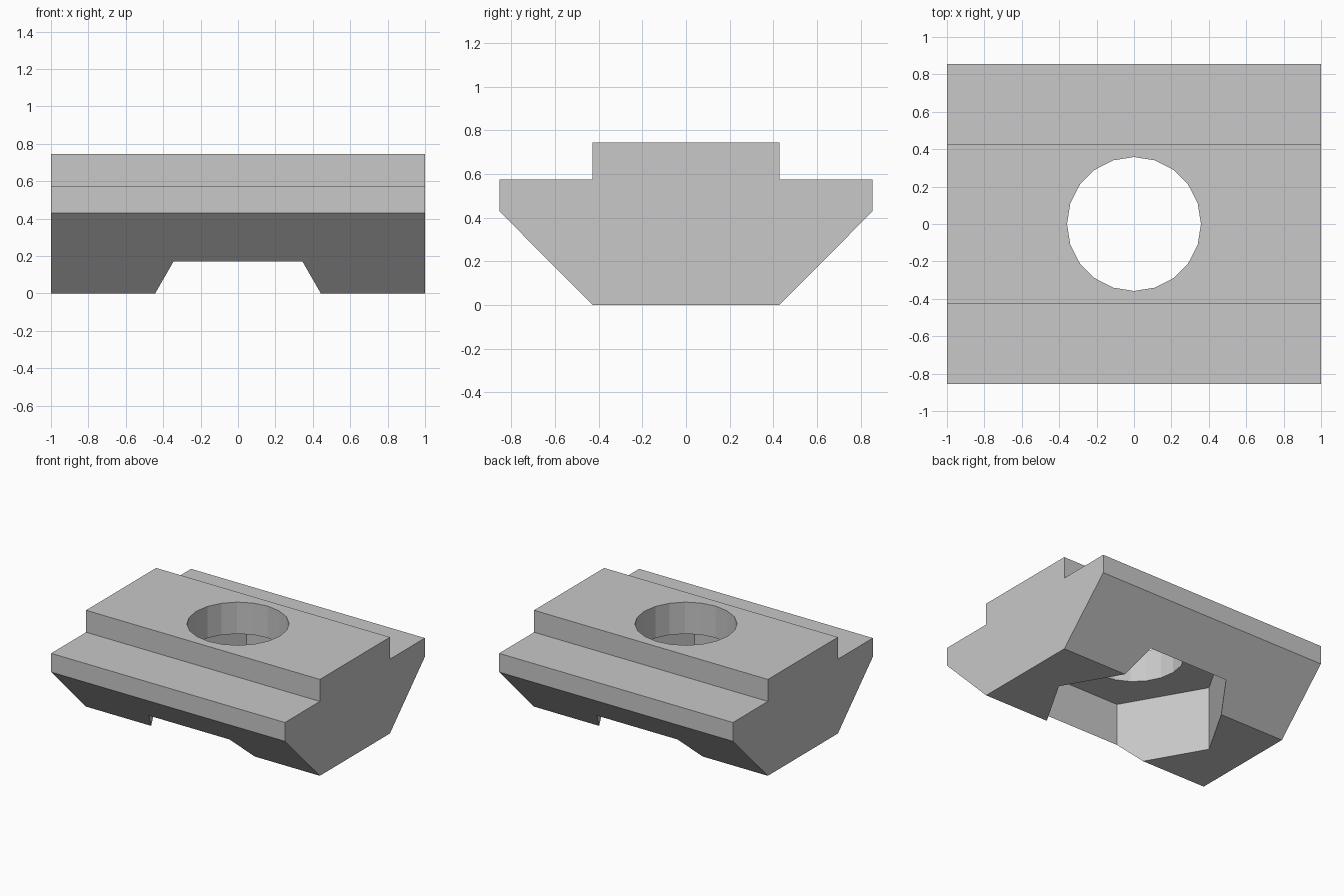
import bpy, bmesh, math

cube = bpy.data.objects.get("Cube")
if cube:
    bpy.data.objects.remove(cube, do_unlink=True)

# Single bare-metal colour
grey = (0.58, 0.58, 0.58, 1.0)
metal = bpy.data.materials.new("light grey metal")
metal.use_nodes = True
metal.diffuse_color = grey
metal.node_tree.nodes["Principled BSDF"].inputs["Base Color"].default_value = grey


def prism(name, points, direction):
    """Closed prism from a polygon swept along a direction."""
    bm = bmesh.new()
    face = bm.faces.new([bm.verts.new(p) for p in points])
    swept = bmesh.ops.extrude_face_region(bm, geom=[face])
    top = [v for v in swept["geom"] if isinstance(v, bmesh.types.BMVert)]
    bmesh.ops.translate(bm, verts=top, vec=direction)
    bmesh.ops.recalc_face_normals(bm, faces=bm.faces)
    mesh = bpy.data.meshes.new(name)
    bm.to_mesh(mesh)
    bm.free()
    mesh.materials.append(metal)
    obj = bpy.data.objects.new(name, mesh)
    bpy.context.collection.objects.link(obj)
    return obj


def ring(radius, sides, z):
    step = math.tau / sides
    return [(radius * math.cos(i * step), radius * math.sin(i * step), z)
            for i in range(sides)]


# Slot nut body: mirrored stepped and chamfered profile swept along x
half = [(0.428, 0), (0.855, 0.43), (0.855, 0.575), (0.428, 0.575), (0.428, 0.745)]
profile = half + [(-y, z) for y, z in reversed(half)]
body = prism("slot_nut_body", [(-1, y, z) for y, z in profile], (2, 0, 0))

# Hexagonal pocket below and round bolt hole through the top
cutters = [
    prism("hex_pocket_cutter", ring(0.69, 6, -0.2), (0, 0, 0.7)),
    prism("bolt_hole_cutter", ring(0.358, 20, 0.3), (0, 0, 0.7)),
]
for cutter in cutters:
    cutter.hide_render = True
    mod = body.modifiers.new(cutter.name, 'BOOLEAN')
    mod.operation = 'DIFFERENCE'
    mod.solver = 'EXACT'
    mod.object = cutter

# Bake the cuts and discard the cutters
bpy.context.view_layer.update()
graph = bpy.context.evaluated_depsgraph_get()
cut_mesh = bpy.data.meshes.new_from_object(body.evaluated_get(graph))
body.modifiers.clear()
body.data = cut_mesh
for cutter in cutters:
    bpy.data.objects.remove(cutter, do_unlink=True)
